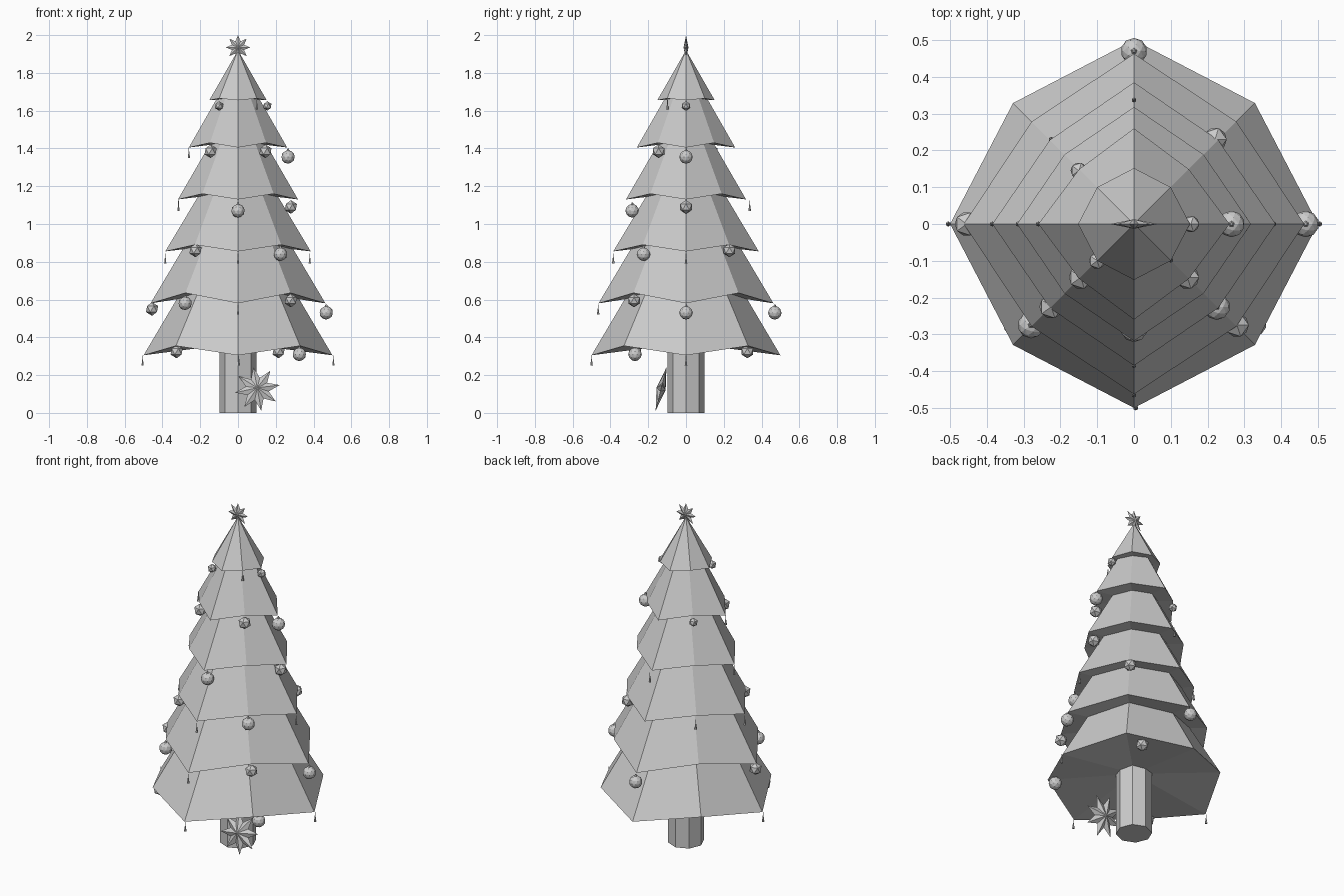
import bpy, bmesh, math
from mathutils import Matrix, Vector

cube = bpy.data.objects.get("Cube")
if cube:
    bpy.data.objects.remove(cube)

GREY = (0.6, 0.6, 0.6, 1)
mat = bpy.data.materials.new("plain grey")
mat.use_nodes = True
mat.diffuse_color = GREY
mat.node_tree.nodes["Principled BSDF"].inputs["Base Color"].default_value = GREY


def finish(name, bm):
    bmesh.ops.recalc_face_normals(bm, faces=bm.faces)
    mesh = bpy.data.meshes.new(name)
    bm.to_mesh(mesh)
    bm.free()
    mesh.materials.append(mat)
    obj = bpy.data.objects.new(name, mesh)
    bpy.context.collection.objects.link(obj)
    return obj


def cone(bm, x, y, z0, z1, r0, r1, sides):
    bmesh.ops.create_cone(bm, cap_ends=True, segments=sides, radius1=r0, radius2=r1,
                          depth=z1 - z0, matrix=Matrix.Translation((x, y, (z0 + z1) / 2)))


# Branch tier: eight-sided cone, diagonal corners pulled in and up, hollow underneath
def tier(name, z, r, pull, lift, top):
    bm = bmesh.new()
    apex = bm.verts.new((0, 0, top))
    base = bm.verts.new((0, 0, z + lift * 1.3))
    ring = []
    for i in range(8):
        a = i * math.pi / 4
        rr, zz = (r * pull, z + lift) if i % 2 else (r, z)
        ring.append(bm.verts.new((rr * math.cos(a), rr * math.sin(a), zz)))
    for i in range(8):
        j = (i + 1) % 8
        bm.faces.new((ring[i], ring[j], apex))
        bm.faces.new((ring[j], ring[i], base))
    finish(name, bm)


# Eight-pointed star with a raised centre on both faces
def star(name, centre, outer, inner, depth, turn, lean):
    bm = bmesh.new()
    ring = []
    for i in range(16):
        a = turn + i * math.pi / 8
        r = inner if i % 2 else outer
        ring.append(bm.verts.new((r * math.cos(a), 0, r * math.sin(a))))
    for y in (-depth, depth):
        mid = bm.verts.new((0, y, 0))
        for i in range(16):
            bm.faces.new((ring[i], ring[(i + 1) % 16], mid))
    bm.transform(Matrix.Translation(centre) @ Matrix.Rotation(lean, 4, "X"))
    finish(name, bm)


# Hanging ornament: faceted ball, the finer ones topped with a small cap
def ornament(name, x, y, z, r, detail):
    bm = bmesh.new()
    bmesh.ops.create_icosphere(bm, subdivisions=detail, radius=r,
                               matrix=Matrix.Translation((x, y, z)))
    if detail > 1:
        cone(bm, x, y, z + r * 0.9, z + r * 1.25, r * 0.25, r * 0.1, 5)
    finish(name, bm)


bm = bmesh.new()
cone(bm, 0, 0, 0, 0.45, 0.098, 0.098, 8)
finish("trunk", bm)

# Height, radius, corner pull, corner lift and hidden apex of each tier
TIERS = [(0.305, 0.5, 0.93, 0.05, 1.15), (0.58, 0.463, 0.85, 0.055, 1.36),
         (0.855, 0.385, 0.84, 0.035, 1.5), (1.13, 0.318, 0.84, 0.03, 1.68),
         (1.405, 0.26, 0.81, 0.025, 1.86), (1.655, 0.152, 0.93, 0.01, 1.92)]
for n, spec in enumerate(TIERS):
    tier(f"branch_tier_{n + 1}", *spec)

star("top_star", Vector((0, 0, 1.935)), 0.065, 0.035, 0.013, 0, 0)
star("trunk_star", Vector((0.102, -0.132, 0.127)), 0.12, 0.062, 0.025,
     math.radians(10), math.radians(-14))

ROUND = [(0.265, 0, 1.355), (0, -0.285, 1.07), (0.225, -0.225, 0.84), (-0.28, -0.275, 0.58),
         (0.467, 0, 0.53), (0, 0.47, 0.53), (0.325, -0.27, 0.31)]
for n, p in enumerate(ROUND):
    ornament(f"round_ornament_{n + 1}", *p, 0.036, 2)

FACETED = [(-0.1, -0.1, 1.625), (0.155, 0, 1.625), (-0.15, 0.145, 1.39), (-0.145, -0.145, 1.385),
           (0.145, -0.145, 1.385), (0.28, 0, 1.09), (-0.225, -0.225, 0.86), (0.22, 0.23, 0.86),
           (0.28, -0.275, 0.595), (-0.455, 0, 0.55), (-0.325, -0.27, 0.325), (0.215, 0.325, 0.325)]
for n, p in enumerate(FACETED):
    ornament(f"faceted_ornament_{n + 1}", *p, 0.025 if n < 3 else 0.036, 1)

# Slim drops hanging below the branch tips
DROPS = [(-0.505, 0, 0.25), (0.505, 0, 0.25), (0.005, -0.5, 0.25), (0, -0.465, 0.52),
         (-0.385, 0, 0.79), (0.38, 0, 0.79), (0, -0.385, 0.79), (-0.225, 0.23, 0.81),
         (-0.315, 0, 1.07), (0, 0.337, 1.07), (-0.26, 0, 1.35), (0.1, -0.098, 1.605)]
for n, (x, y, z) in enumerate(DROPS):
    bm = bmesh.new()
    cone(bm, x, y, z, z + 0.035, 0.007, 0.002, 6)
    cone(bm, x, y, z + 0.033, z + 0.055, 0.0015, 0.0015, 4)
    finish(f"hanging_drop_{n + 1}", bm)
